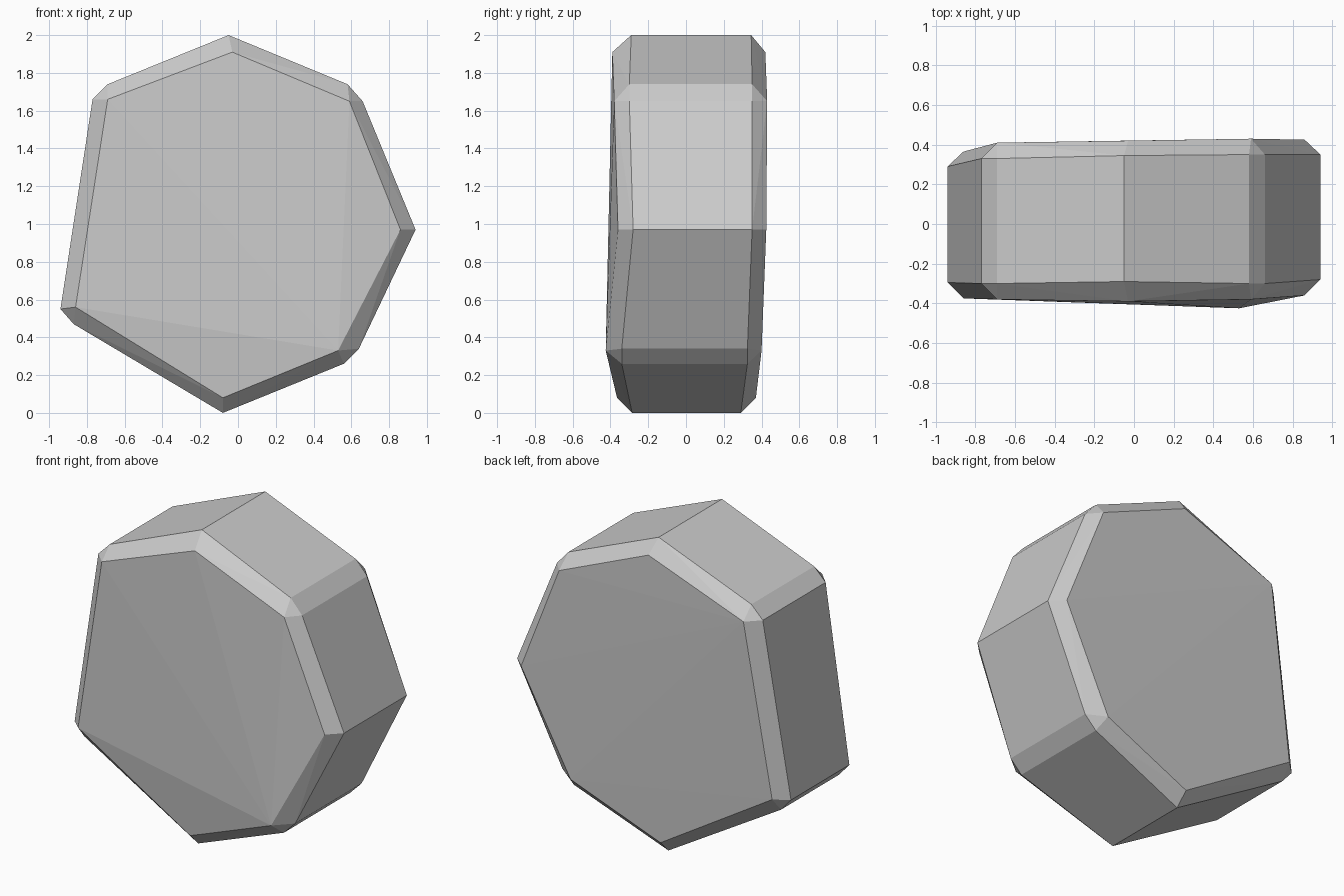
import bpy, bmesh

if "Cube" in bpy.data.objects:
    bpy.data.objects.remove(bpy.data.objects["Cube"])

# Seven corners of a chunky bevelled slab:
# (rim points in x,z), face corner (x,z), (front face y, front rim y, back rim y, back face y)
corners = [
    ([(-0.05, 2.00)],                (-0.03, 1.91), (-0.39, -0.29, 0.345, 0.42)),
    ([(-0.69, 1.74), (-0.77, 1.66)], (-0.69, 1.66), (-0.38, -0.30, 0.33, 0.41)),
    ([(-0.94, 0.55), (-0.87, 0.47)], (-0.86, 0.56), (-0.375, -0.295, 0.29, 0.365)),
    ([(-0.08, 0.00)],                (-0.08, 0.08), (-0.365, -0.285, 0.29, 0.37)),
    ([(0.56, 0.26), (0.64, 0.34)],   (0.53, 0.33),  (-0.425, -0.34, 0.325, 0.40)),
    ([(0.94, 0.97)],                 (0.86, 0.97),  (-0.36, -0.28, 0.35, 0.425)),
    ([(0.66, 1.65), (0.58, 1.74)],   (0.59, 1.65),  (-0.38, -0.30, 0.35, 0.43)),
]

# Stone: convex skin over the rim and the inset front and back faces
bm = bmesh.new()
for rim, (fx, fz), (face_f, rim_f, rim_b, face_b) in corners:
    for x, z in rim:
        bm.verts.new((x, rim_f, z))
        bm.verts.new((x, rim_b, z))
    bm.verts.new((fx, face_f, fz))
    bm.verts.new((fx, face_b, fz))
hull = bmesh.ops.convex_hull(bm, input=bm.verts)
bmesh.ops.delete(bm, geom=[v for v in bm.verts if not v.link_faces], context='VERTS')
bmesh.ops.recalc_face_normals(bm, faces=bm.faces)

mesh = bpy.data.meshes.new("stone")
bm.to_mesh(mesh)
bm.free()
bpy.context.collection.objects.link(bpy.data.objects.new("stone", mesh))
